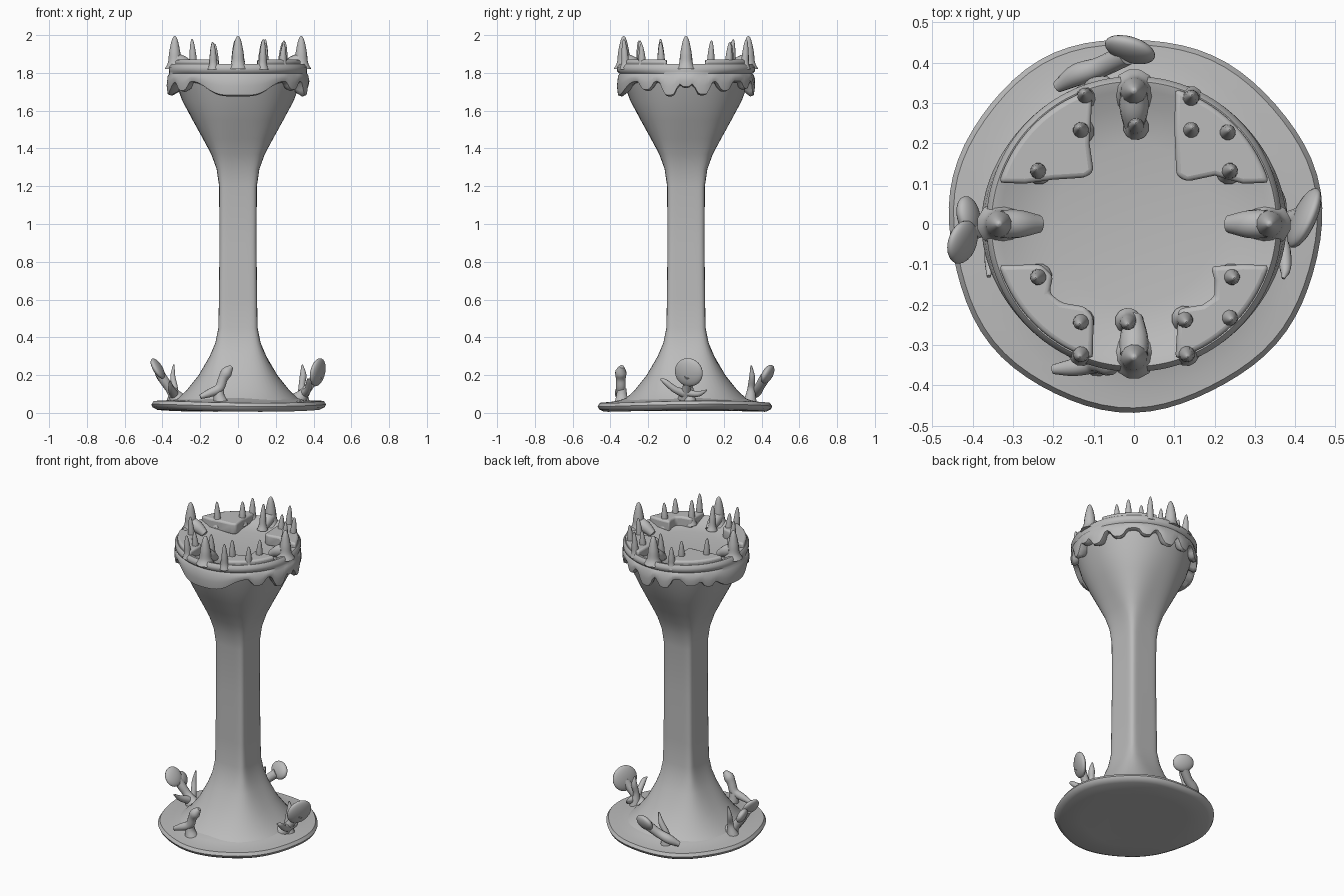
import bpy, bmesh, math
from math import sin, cos, pi, radians
from mathutils import Vector

if "Cube" in bpy.data.objects:
    bpy.data.objects.remove(bpy.data.objects["Cube"])

stone = bpy.data.materials.new("grey_stone")
stone.use_nodes = True
GREY = (0.5, 0.5, 0.5, 1)
stone.diffuse_color = GREY
stone.node_tree.nodes["Principled BSDF"].inputs["Base Color"].default_value = GREY
parts = []


def finish(name, bm):
    bmesh.ops.recalc_face_normals(bm, faces=bm.faces)
    me = bpy.data.meshes.new(name)
    bm.to_mesh(me)
    bm.free()
    me.materials.append(stone)
    ob = bpy.data.objects.new(name, me)
    bpy.context.collection.objects.link(ob)
    parts.append(ob)
    return ob


def loft(name, rings):
    """Skin a closed solid over rings that have equal point counts."""
    bm = bmesh.new()
    rows = [[bm.verts.new(p) for p in ring] for ring in rings]
    n = len(rows[0])
    for a, b in zip(rows, rows[1:]):
        for i in range(n):
            j = (i + 1) % n
            bm.faces.new((a[i], a[j], b[j], b[i]))
    bm.faces.new(rows[0][::-1])
    bm.faces.new(rows[-1])
    return finish(name, bm)


def smooth_path(points, steps=5):
    """Catmull-Rom interpolation of (x, y, z, radius) points."""
    p = [Vector(q) for q in points]
    p = [2 * p[0] - p[1]] + p + [2 * p[-1] - p[-2]]
    out = []
    for a, b, c, d in zip(p, p[1:], p[2:], p[3:]):
        for s in range(steps):
            t = s / steps
            out.append(0.5 * (2 * b + (c - a) * t + (2 * a - 5 * b + 4 * c - d) * t * t
                              + (3 * b - a - 3 * c + d) * t ** 3))
    return out + [p[-2]]


def tube(name, points, sides=12):
    path = smooth_path(points)
    rings = []
    for i, q in enumerate(path):
        d = (path[min(i + 1, len(path) - 1)] - path[max(i - 1, 0)]).to_3d()
        u = d.cross(Vector((0.3, 1, 0))).normalized()
        v = d.cross(u).normalized()
        r = max(q[3], 0.002)
        rings.append([q.to_3d() + r * (u * cos(2 * pi * k / sides) + v * sin(2 * pi * k / sides))
                      for k in range(sides)])
    return loft(name, rings)


def angles(n):
    return [2 * pi * i / n for i in range(n)]


# Round foot with an uneven rim
def wobble(a):
    return 1 + 0.010 * sin(3 * a + 1) + 0.007 * sin(7 * a)


foot = [(0.30, 0.01), (0.43, 0.012), (0.455, 0.025), (0.462, 0.04), (0.45, 0.058),
        (0.41, 0.06), (0.35, 0.066), (0.28, 0.09)]
loft("foot_disc", [[(r * wobble(a) * cos(a), r * wobble(a) * sin(a),
                     z + (0.006 * sin(2 * a + 1) if r > 0.4 else 0)) for a in angles(72)]
                   for r, z in foot])

# Shaft: square in the middle, flaring to round at both ends
shaft = [(0.05, 0.35, 2.2), (0.08, 0.315, 2.2), (0.12, 0.272, 2.4), (0.2, 0.208, 2.8),
         (0.3, 0.15, 4), (0.37, 0.12, 6), (0.45, 0.104, 8), (0.6, 0.101, 9), (0.9, 0.098, 9),
         (1.2, 0.100, 8), (1.29, 0.113, 6), (1.37, 0.142, 4), (1.45, 0.185, 3),
         (1.55, 0.24, 2.5), (1.65, 0.294, 2.2), (1.76, 0.335, 2)]


def squared(half, n, a):
    return half / (abs(cos(a)) ** n + abs(sin(a)) ** n) ** (1 / n)


loft("shaft", [[(squared(h, n, a) * cos(a), squared(h, n, a) * sin(a), z) for a in angles(64)]
               for z, h, n in shaft])

# Crown ring with a skirt of drips: angle, half width, depth
drips = [(270, 30, 0.075), (-14, 7, 0.075), (14, 7, 0.07), (0, 5, 0.03), (35, 7, 0.05),
         (-36, 7, 0.045), (62, 6, 0.04), (84, 8, 0.075), (104, 7, 0.06), (130, 8, 0.04),
         (176, 22, 0.07), (146, 6, 0.05), (215, 8, 0.05)]


def skirt(a):
    z = 1.75
    for at, width, depth in drips:
        off = (math.degrees(a) - at + 180) % 360 - 180
        z -= depth * math.exp(-(off / width) ** 4)
    return max(z, 1.67)


def crown_ring(r, z, follow):
    ring = []
    for a in angles(144):
        low = skirt(a)
        bulge = 0.012 * cos(a) ** 8 if r > 0.33 and z < 1.8 else 0
        ring.append(((r + bulge) * cos(a), (r + bulge) * sin(a), z + follow * (low - 1.75)))
    return ring


crown = [(0.25, 1.75, 0), (0.31, 1.76, 0.8), (0.342, 1.75, 1), (0.36, 1.757, 1),
         (0.366, 1.775, 0.6), (0.36, 1.79, 0.1), (0.352, 1.797, 0), (0.364, 1.808, 0),
         (0.366, 1.83, 0), (0.353, 1.846, 0), (0.33, 1.84, 0), (0.29, 1.818, 0),
         (0.2, 1.806, 0), (0.05, 1.8, 0)]
loft("crown_ring", [crown_ring(*c) for c in crown])


# Raised corner platforms: inner outline closed by an arc of the rim
def platform(name, inner, start, end):
    arc = [(0.35 * cos(radians(start + (end - start) * i / 14)),
            0.35 * sin(radians(start + (end - start) * i / 14))) for i in range(15)]
    bm = bmesh.new()
    base = bm.faces.new([bm.verts.new((x, y, 1.80)) for x, y in inner + arc])
    top = bmesh.ops.extrude_face_region(bm, geom=[base])["geom"]
    bmesh.ops.translate(bm, vec=(0, 0, 0.07),
                        verts=[v for v in top if isinstance(v, bmesh.types.BMVert)])
    ob = finish(name, bm)
    mod = ob.modifiers.new("soft_edge", "BEVEL")
    mod.width, mod.segments = 0.012, 3


platform("platform_back_left", [(0.1, 0.24), (0.105, 0.12), (0.13, 0.105), (0.2, 0.12), (0.27, 0.1)], 17, 73)
platform("platform_back_right", [(-0.27, 0.1), (-0.2, 0.11), (-0.12, 0.115), (-0.1, 0.13), (-0.11, 0.2)], 107, 163)
platform("platform_front_right", [(-0.1, -0.23), (-0.12, -0.205), (-0.18, -0.195), (-0.21, -0.17),
                                  (-0.2, -0.13), (-0.23, -0.1)], 197, 253)
platform("platform_front_left", [(0.27, -0.1), (0.19, -0.105), (0.2, -0.14), (0.2, -0.18),
                                 (0.17, -0.2), (0.11, -0.21)], 287, 343)


# Crown spikes with flared feet
def spike(name, x, y, top, r, lean=0.0):
    h = top - 1.82
    out = Vector((x, y)).normalized() * lean
    shape = [(0, 1.7), (0.2, 1.15), (0.5, 0.95), (0.8, 0.62), (0.96, 0.3), (1, 0.05)]
    tube(name, [(x + out.x * t, y + out.y * t, 1.82 + h * t, r * k) for t, k in shape])


for side, x, y in [("left", 0.335, 0), ("right", -0.335, 0), ("front", 0, -0.33), ("back", 0, 0.33)]:
    spike("tall_spike_" + side, x, y, 1.995, 0.032)
    # low ramp behind each tall spike
    ramp = Vector((x, y, 0))
    tube("spike_foot_" + side, [(*(ramp * k).to_2d(), z, r) for k, z, r in
                                [(0.98, 1.87, 0.035), (0.85, 1.85, 0.035), (0.7, 1.82, 0.022)]])
small = [(-0.12, 0.315), (-0.13, 0.23), (-0.235, 0.13), (0.14, 0.31), (0.14, 0.23), (0.23, 0.225),
         (0.235, 0.13), (-0.235, -0.13), (-0.13, -0.24), (-0.13, -0.32), (0.125, -0.235),
         (0.13, -0.32), (0.235, -0.23), (0.24, -0.13), (-0.015, -0.24), (0.005, 0.24)]
for i, (x, y) in enumerate(small):
    spike("small_spike_%d" % (i + 1), x, y, 1.955 + 0.008 * (i % 4), 0.019, 0.01)


# Growths around the foot: curling stems, thin shoots and flattened caps
def cap(name, loc, scale, rot):
    bm = bmesh.new()
    bmesh.ops.create_uvsphere(bm, u_segments=24, v_segments=14, radius=1)
    ob = finish(name, bm)
    ob.location, ob.scale = loc, scale
    ob.rotation_euler = [radians(r) for r in rot]


cap("left_growth_cap", (0.422, 0.015, 0.215), (0.026, 0.08, 0.076), (0, 12, -24))
tube("left_growth_stem", [(0.31, 0, 0.06, 0.05), (0.355, 0, 0.11, 0.026), (0.39, 0.01, 0.16, 0.024), (0.42, 0.015, 0.2, 0.03)])
tube("left_growth_shoot", [(0.345, 0.02, 0.06, 0.035), (0.338, 0.02, 0.14, 0.018), (0.345, 0.03, 0.2, 0.018), (0.34, 0.03, 0.255, 0.004)])
tube("left_growth_arm", [(0.35, 0, 0.1, 0.025), (0.37, -0.06, 0.125, 0.018), (0.375, -0.11, 0.165, 0.014), (0.37, -0.135, 0.18, 0.004)])
tube("left_growth_root", [(0.36, -0.02, 0.11, 0.02), (0.36, 0.06, 0.1, 0.016), (0.34, 0.11, 0.12, 0.004)])

cap("right_growth_upper_lobe", (-0.425, -0.045, 0.235), (0.022, 0.055, 0.06), (0, -30, -18))
cap("right_growth_lower_lobe", (-0.41, 0.02, 0.2), (0.024, 0.05, 0.045), (0, -25, 12))
tube("right_growth_stem", [(-0.31, 0, 0.06, 0.05), (-0.355, 0, 0.12, 0.026), (-0.39, -0.01, 0.17, 0.026), (-0.42, -0.02, 0.22, 0.025)])
tube("right_growth_shoot", [(-0.345, 0.02, 0.06, 0.035), (-0.335, 0.03, 0.13, 0.018), (-0.345, 0.05, 0.19, 0.014), (-0.34, 0.06, 0.255, 0.004)])
tube("right_growth_arm", [(-0.34, -0.02, 0.1, 0.025), (-0.355, -0.08, 0.13, 0.016), (-0.36, -0.13, 0.17, 0.005)])

tube("front_growth_tendril", [(-0.2, -0.36, 0.085, 0.012), (-0.15, -0.355, 0.105, 0.022), (-0.1, -0.345, 0.13, 0.026),
                              (-0.08, -0.345, 0.18, 0.026), (-0.06, -0.345, 0.215, 0.03), (-0.035, -0.34, 0.245, 0.012)])
tube("front_growth_root", [(-0.1, -0.34, 0.13, 0.024), (-0.1, -0.34, 0.09, 0.03), (-0.09, -0.34, 0.05, 0.04)])

tube("back_growth_stem", [(-0.19, 0.34, 0.08, 0.015), (-0.14, 0.37, 0.11, 0.028), (-0.08, 0.39, 0.14, 0.026), (-0.02, 0.42, 0.19, 0.028)])
cap("back_growth_cap", (-0.01, 0.432, 0.205), (0.065, 0.026, 0.052), (-25, 10, -20))
tube("back_growth_shoot", [(-0.1, 0.34, 0.06, 0.035), (-0.1, 0.345, 0.13, 0.02), (-0.07, 0.35, 0.19, 0.016), (-0.05, 0.345, 0.25, 0.004)])

# Smooth shading
bpy.ops.object.select_all(action="DESELECT")
for ob in parts:
    ob.select_set(True)
bpy.context.view_layer.objects.active = parts[0]
bpy.ops.object.shade_smooth_by_angle(angle=radians(50))
